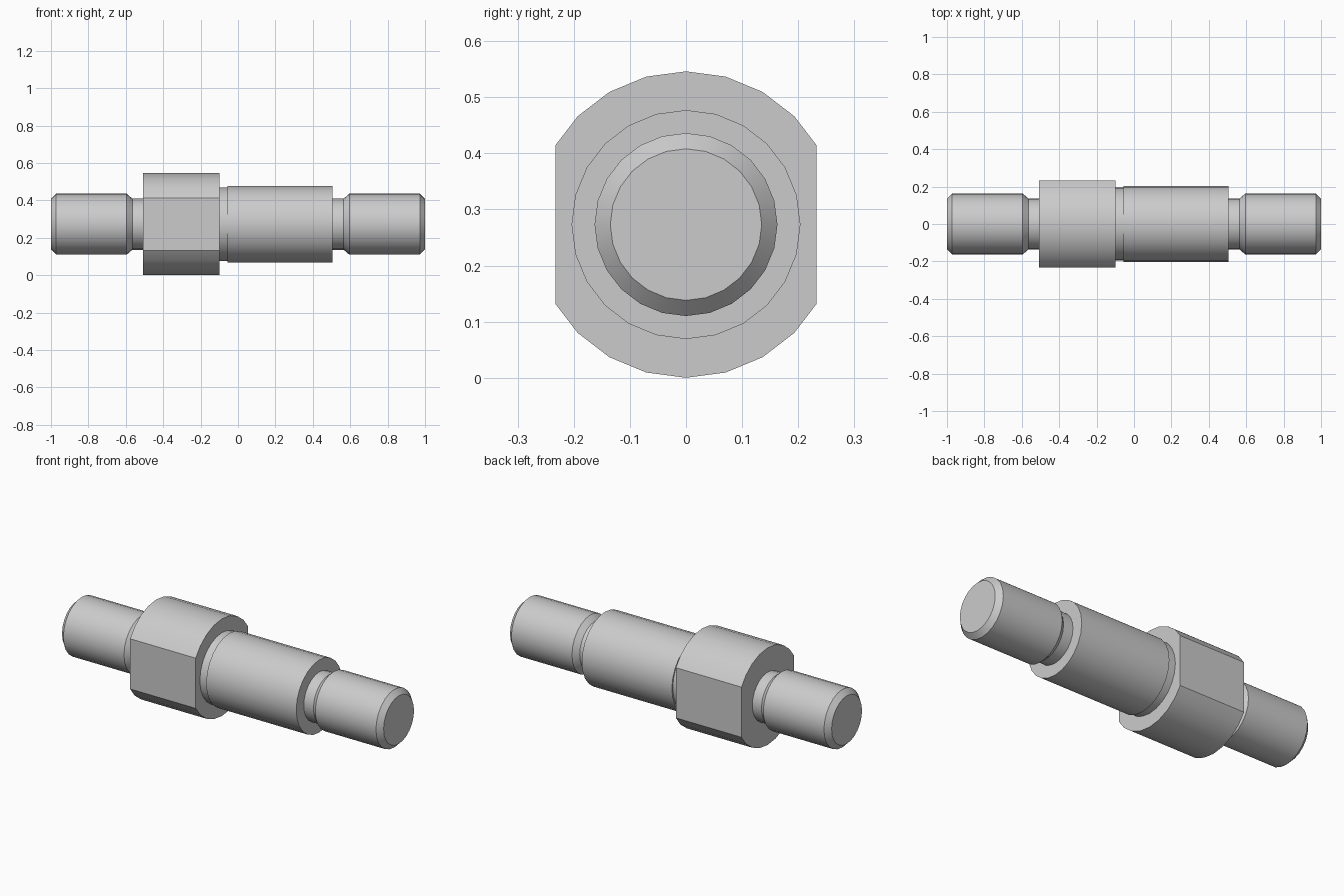
import bpy, bmesh, math
from mathutils import Vector

SIDES = 24
AXIS_Z = 0.273

if "Cube" in bpy.data.objects:
    bpy.data.objects.remove(bpy.data.objects["Cube"], do_unlink=True)

steel = bpy.data.materials.new("steel grey")
steel.use_nodes = True
colour = (0.6, 0.6, 0.6, 1)
steel.diffuse_color = colour
steel.node_tree.nodes["Principled BSDF"].inputs["Base Color"].default_value = colour


def turned(name, profile, flat=None):
    """Turn an (x, radius) profile about the x axis, optionally milling two flats."""
    bm = bmesh.new()
    rings = []
    for x, r in profile:
        angles = [2 * math.pi * i / SIDES for i in range(SIDES)]
        rings.append([bm.verts.new((x, r * math.sin(a), r * math.cos(a))) for a in angles])
    for a, b in zip(rings, rings[1:]):
        for i in range(SIDES):
            j = (i + 1) % SIDES
            bm.faces.new((a[i], a[j], b[j], b[i]))
    bm.faces.new(rings[0])
    bm.faces.new(rings[-1])
    if flat:
        for side in (-1, 1):
            cut = bmesh.ops.bisect_plane(
                bm, geom=bm.verts[:] + bm.edges[:] + bm.faces[:],
                plane_co=Vector((0, side * flat, 0)),
                plane_no=Vector((0, side, 0)), clear_outer=True)
            edges = [e for e in cut["geom_cut"] if isinstance(e, bmesh.types.BMEdge)]
            bmesh.ops.holes_fill(bm, edges=edges)
    bmesh.ops.recalc_face_normals(bm, faces=bm.faces[:])
    mesh = bpy.data.meshes.new(name)
    bm.to_mesh(mesh)
    bm.free()
    mesh.materials.append(steel)
    obj = bpy.data.objects.new(name, mesh)
    obj.location.z = AXIS_Z
    bpy.context.collection.objects.link(obj)
    bpy.ops.object.select_all(action="DESELECT")
    obj.select_set(True)
    bpy.context.view_layer.objects.active = obj
    bpy.ops.object.shade_smooth_by_angle(angle=math.radians(25))
    return obj


# Chamfered end studs, each with an undercut neck against its shoulder
stud = [(0.505, 0.137), (0.565, 0.137), (0.595, 0.163), (0.972, 0.163), (1.0, 0.135)]
turned("left_stud", stud)
turned("right_stud", [(-x, r) for x, r in stud])

# Main shaft with a shallow relief beside the collar
turned("main_shaft", [(-0.1, 0.196), (-0.055, 0.196), (-0.055, 0.204), (0.505, 0.204)])

# Round collar with two wrench flats
turned("wrench_collar", [(-0.508, 0.273), (-0.1, 0.273)], flat=0.233)
